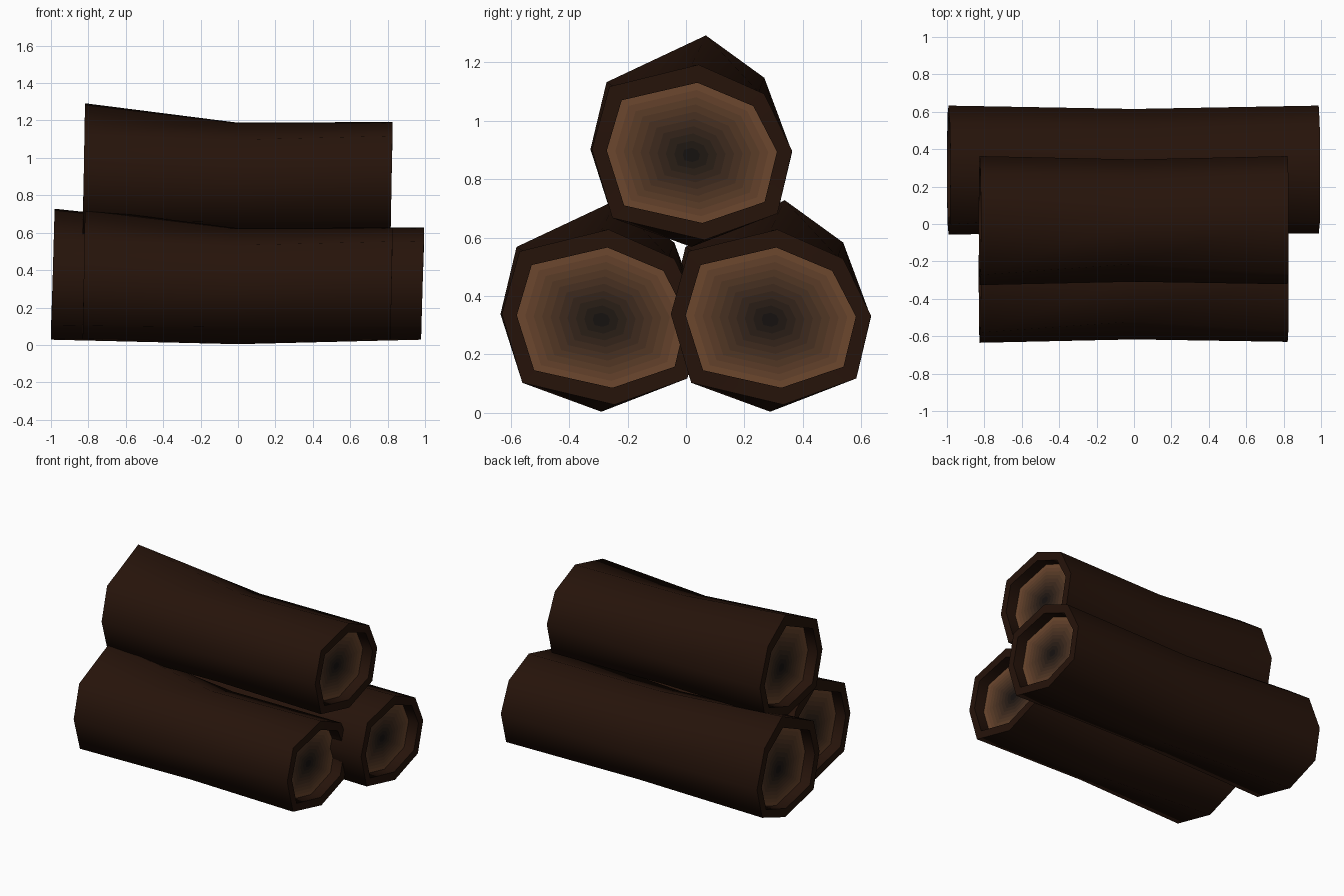
import bpy, bmesh, math

if "Cube" in bpy.data.objects:
    bpy.data.objects.remove(bpy.data.objects["Cube"])


def material(name, rgb):
    m = bpy.data.materials.new(name)
    m.diffuse_color = (*rgb, 1)
    m.use_nodes = True
    m.node_tree.nodes["Principled BSDF"].inputs["Base Color"].default_value = m.diffuse_color
    return m


# Dark bark, and cut wood fading from a warm edge to a dark heart
BANDS = 10
bark = material("bark", (0.019, 0.0065, 0.003))
edge, heart = (0.155, 0.065, 0.028), (0.008, 0.006, 0.005)
wood = []
for i in range(BANDS):
    t = i / (BANDS - 1)
    rgb = [(a ** 0.45 * (1 - t) + b ** 0.45 * t) ** (1 / 0.45) for a, b in zip(edge, heart)]
    wood.append(material(f"cut_wood_{i}", rgb))

# Eight-sided sections (y, z): irregular at the ends, even in the middle
LEFT = [(-.345, .02), (-.29, .25), (.05, .41), (.25, .265),
        (.345, .01), (.295, -.20), (.045, -.29), (-.27, -.215)]
RIGHT = [(-.34, .02), (-.28, .235), (.025, .31), (.25, .21),
         (.345, .015), (.295, -.20), (.045, -.29), (-.27, -.215)]
MIDDLE = [(-.327 * math.cos(i * math.pi / 4), .31 * math.sin(i * math.pi / 4) - .004)
          for i in range(8)]
RECESS = 0.075


def log(name, y, z, length, tilt):
    bm = bmesh.new()

    def ring(section, x, sy=1.0, sz=1.0, lean=tilt):
        return [bm.verts.new((x * length + lean * b, y + a * sy, z + b * sz))
                for a, b in section]

    def bridge(r0, r1, mat=0):
        n = len(r0)
        for i in range(n):
            j = (i + 1) % n
            f = bm.faces.new((r0[i], r0[j], r1[j], r1[i]))
            f.material_index = mat

    # Bark tube
    left, mid, right = ring(LEFT, -0.992), ring(MIDDLE, 0, lean=0), ring(RIGHT, 0.987)
    bridge(left, mid)
    bridge(mid, right)

    # Each end: flat bark rim, recess wall, then banded cut face
    for outer, section, x, s in ((left, LEFT, -0.992, 1), (right, RIGHT, 0.987, -1)):
        lip = ring(section, x, 0.85, 0.80)
        bridge(outer, lip)
        x += s * RECESS / length
        prev = ring(section, x, 0.85, 0.80)
        bridge(lip, prev)
        for i in range(1, BANDS):
            k = 1 - i / BANDS
            nxt = ring(section, x, 0.85 * k, 0.80 * k, tilt * k)
            bridge(prev, nxt, i)
            prev = nxt
        bm.faces.new(prev).material_index = BANDS

    bmesh.ops.recalc_face_normals(bm, faces=bm.faces)
    me = bpy.data.meshes.new(name)
    bm.to_mesh(me)
    bm.free()
    for m in [bark] + wood:
        me.materials.append(m)
    ob = bpy.data.objects.new(name, me)
    bpy.context.collection.objects.link(ob)

    # Rounded bark with crisp rims
    bpy.ops.object.select_all(action='DESELECT')
    ob.select_set(True)
    bpy.context.view_layer.objects.active = ob
    bpy.ops.object.shade_smooth_by_angle(angle=math.radians(70))


# Two logs side by side, one on top
log("front_log", -0.29, 0.318, 0.832, 0.018)
log("back_log", 0.288, 0.318, 1.0, 0.028)
log("top_log", 0.018, 0.882, 0.832, 0.018)
